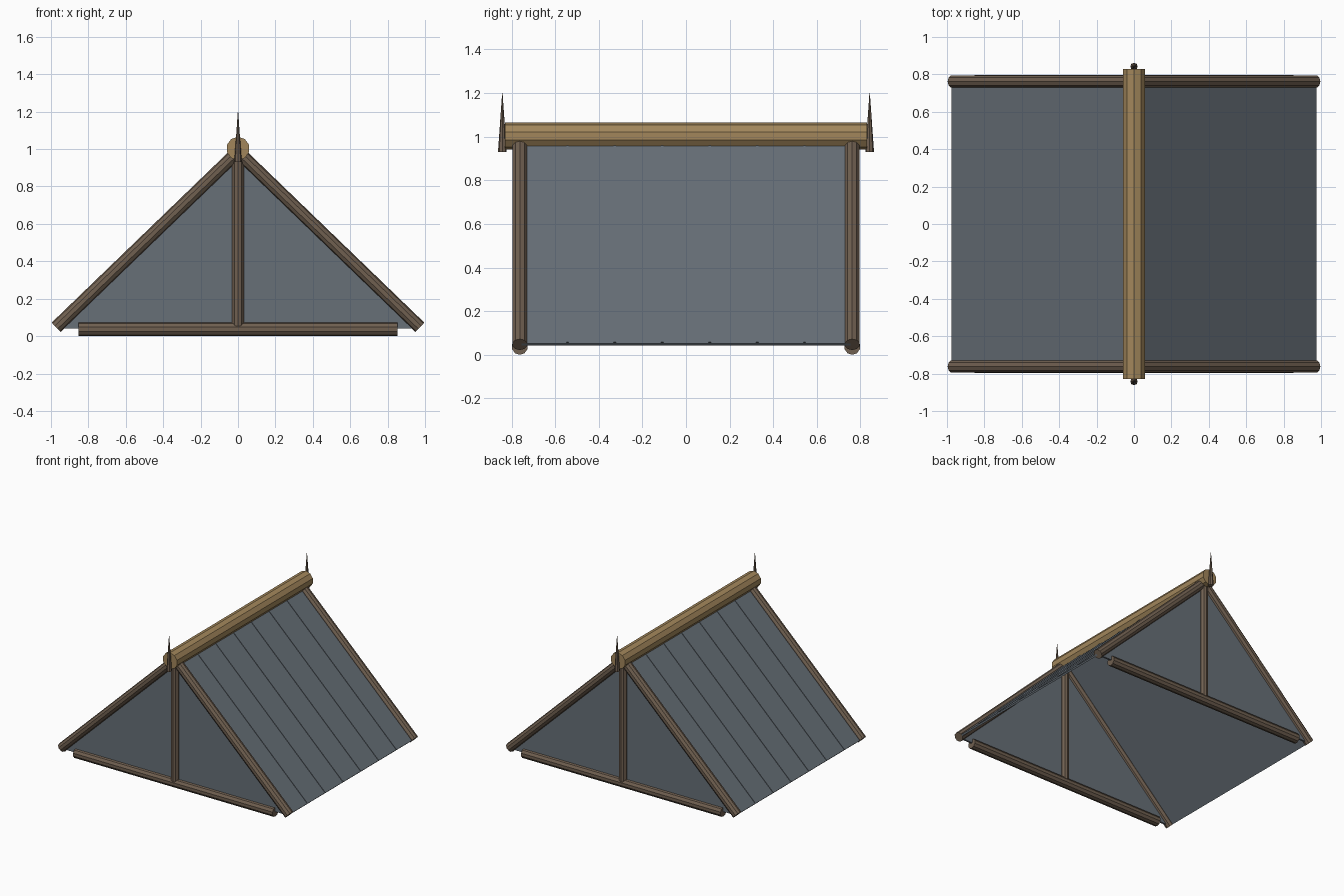
import bpy
from math import pi
from mathutils import Vector, Matrix

if "Cube" in bpy.data.objects:
    bpy.data.objects.remove(bpy.data.objects["Cube"])


def material(name, rgb):
    m = bpy.data.materials.new(name)
    m.diffuse_color = (*rgb, 1)
    m.use_nodes = True
    m.node_tree.nodes["Principled BSDF"].inputs["Base Color"].default_value = m.diffuse_color
    return m


WOOD = material("dark_wood", (0.16, 0.115, 0.08))
GOLD = material("ridge_wood", (0.36, 0.24, 0.105))
SLATE = material("slate", (0.135, 0.16, 0.185))


def pole(name, a, b, r1, mat, r2=None, sides=10):
    """Tapered or straight pole from a to b."""
    a, b = Vector(a), Vector(b)
    d = b - a
    r2 = r1 if r2 is None else r2
    bpy.ops.mesh.primitive_cone_add(vertices=sides, radius1=r1, radius2=r2, depth=d.length)
    o = bpy.context.object
    o.name = name
    o.matrix_world = Matrix.Translation((a + b) / 2) @ d.to_track_quat('Z', 'Y').to_matrix().to_4x4()
    o.data.materials.append(mat)
    return o


def prism(name, profile, y0, y1, mat):
    """Extrude an (x, z) outline along y."""
    n = len(profile)
    verts = [(x, y, z) for y in (y0, y1) for x, z in profile]
    faces = [tuple(range(n)), tuple(range(2 * n - 1, n - 1, -1))]
    faces += [(i, i + n, (i + 1) % n + n, (i + 1) % n) for i in range(n)]
    me = bpy.data.meshes.new(name)
    me.from_pydata(verts, [], faces)
    me.materials.append(mat)
    o = bpy.data.objects.new(name, me)
    bpy.context.collection.objects.link(o)
    # consistent outward normals
    import bmesh
    bm = bmesh.new()
    bm.from_mesh(me)
    bmesh.ops.recalc_face_normals(bm, faces=bm.faces)
    bm.to_mesh(me)
    bm.free()
    return o


EAVE, TOP = Vector((0.972, 0.047)), Vector((0.0, 0.985))
DIR = (TOP - EAVE).normalized()
OUT = Vector((-DIR.y, DIR.x)) * -1   # outward normal of the right slope
if OUT.x < 0:
    OUT = -OUT


def slope_strip(side, low, high, start):
    """Outline of a strip lying along one slope between two normal offsets."""
    a = EAVE + DIR * start
    pts = [a + OUT * low, TOP + OUT * low, TOP + OUT * high, a + OUT * high]
    return [(p.x * side, p.y) for p in pts]


# roof slopes with seam battens
for side, tag in ((1, "right"), (-1, "left")):
    prism(f"roof_slope_{tag}", slope_strip(side, -0.007, 0.007, 0), -0.755, 0.755, SLATE)
    for i in range(6):
        y = (i - 2.5) * 0.2175
        prism(f"roof_seam_{tag}_{i}", slope_strip(side, 0.0, 0.011, 0.004), y - 0.005, y + 0.005, SLATE)

# gable ends: infill, rafters, tie beam, king post and spike
for s, tag in ((-1, "front"), (1, "back")):
    y = 0.762 * s
    prism(f"gable_{tag}", [(-0.965, 0.042), (0.965, 0.042), (0, 0.98)], y - 0.007, y + 0.007, SLATE)
    for side, lr in ((1, "right"), (-1, "left")):
        pole(f"rafter_{tag}_{lr}", (EAVE.x * side, y, EAVE.y), (0, y, TOP.y), 0.035, WOOD)
    pole(f"tie_beam_{tag}", (-0.853, y, 0.037), (0.853, y, 0.037), 0.037, WOOD)
    pole(f"king_post_{tag}", (0, y, 0.055), (0, y, 0.98), 0.034, WOOD)
    pole(f"spike_{tag}", (0, 0.842 * s, 0.93), (0, 0.842 * s, 1.2), 0.02, WOOD, 0.001, 8)

# ridge beam
pole("ridge_beam", (0, -0.83, 1.003), (0, 0.83, 1.003), 0.0625, GOLD)
